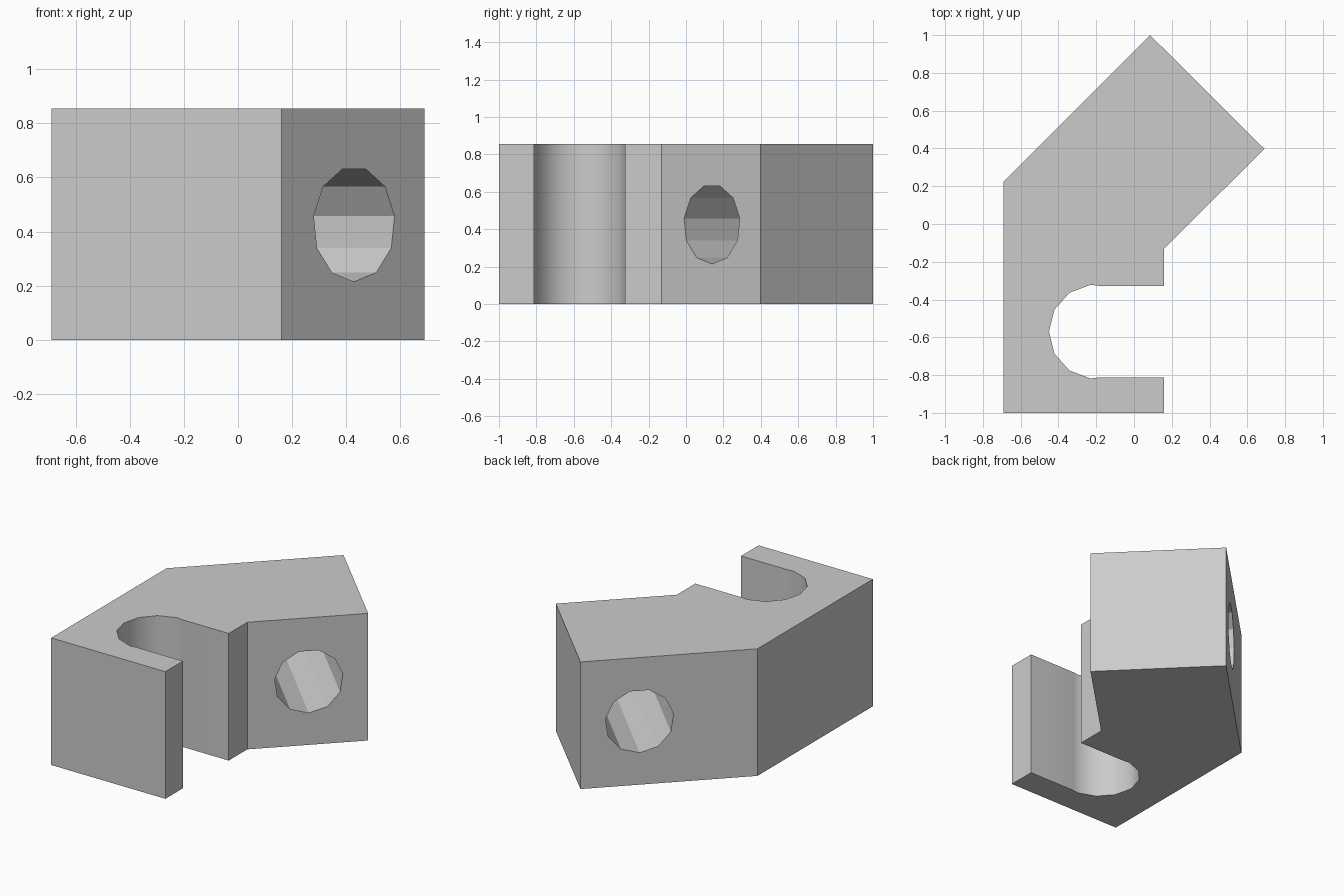
import bpy, bmesh
from math import pi, sin, cos, radians
from mathutils import Matrix

cube = bpy.data.objects.get("Cube")
if cube:
    bpy.data.objects.remove(cube, do_unlink=True)

HEIGHT = 0.855

grey = bpy.data.materials.new("light grey")
grey.use_nodes = True
grey.diffuse_color = (0.6, 0.6, 0.6, 1)
grey.node_tree.nodes["Principled BSDF"].inputs["Base Color"].default_value = (0.6, 0.6, 0.6, 1)


def ring(sides, radius, start):
    """Corners of a regular polygon, first corner at the start angle."""
    angles = [start + 2 * pi * i / sides for i in range(sides)]
    return [(radius * cos(a), radius * sin(a)) for a in angles]


def prism(name, outline, low, high, matrix=Matrix()):
    """Extrude a counter-clockwise outline from low to high, then place it."""
    bm = bmesh.new()
    base = bm.faces.new([bm.verts.new((x, y, low)) for x, y in outline])
    top = bmesh.ops.extrude_face_region(bm, geom=[base])["geom"]
    moved = [v for v in top if isinstance(v, bmesh.types.BMVert)]
    bmesh.ops.translate(bm, verts=moved, vec=(0, 0, high - low))
    bmesh.ops.recalc_face_normals(bm, faces=bm.faces)
    bm.transform(matrix)
    mesh = bpy.data.meshes.new(name)
    bm.to_mesh(mesh)
    bm.free()
    mesh.materials.append(grey)
    obj = bpy.data.objects.new(name, mesh)
    bpy.context.collection.objects.link(obj)
    return obj


# Angled block
body = prism("bracket_body",
             [(-0.69, -1), (0.16, -1), (0.16, -0.13), (0.69, 0.398),
              (0.085, 1), (-0.69, 0.225)], 0, HEIGHT)

# Round-ended slot, and a bore square to the slanted faces
slot_place = Matrix.Translation((-0.2, -0.57, 0))
bore_place = (Matrix.Translation((0.43, 0.138, HEIGHT / 2))
              @ Matrix.Rotation(pi / 4, 4, 'Z') @ Matrix.Rotation(pi / 2, 4, 'X'))
cutters = [
    prism("slot_end_cutter", ring(13, 0.25, pi), -0.2, 1.1, slot_place),
    prism("slot_mouth_cutter", [(0, -0.243), (0.6, -0.243), (0.6, 0.243), (0, 0.243)],
          -0.2, 1.1, slot_place),
    prism("bore_cutter", ring(11, 0.213, -pi / 2), -1.2, 0.3, bore_place),
]

bpy.ops.object.select_all(action='DESELECT')
bpy.context.view_layer.objects.active = body
body.select_set(True)
for cutter in cutters:
    cutter.hide_render = True
    cut = body.modifiers.new(cutter.name, 'BOOLEAN')
    cut.operation = 'DIFFERENCE'
    cut.solver = 'EXACT'
    cut.object = cutter
    bpy.ops.object.modifier_apply(modifier=cut.name)
    bpy.data.objects.remove(cutter, do_unlink=True)

# The slot curve is smooth, the bore stays faceted
bpy.ops.object.shade_smooth_by_angle(angle=radians(30))
